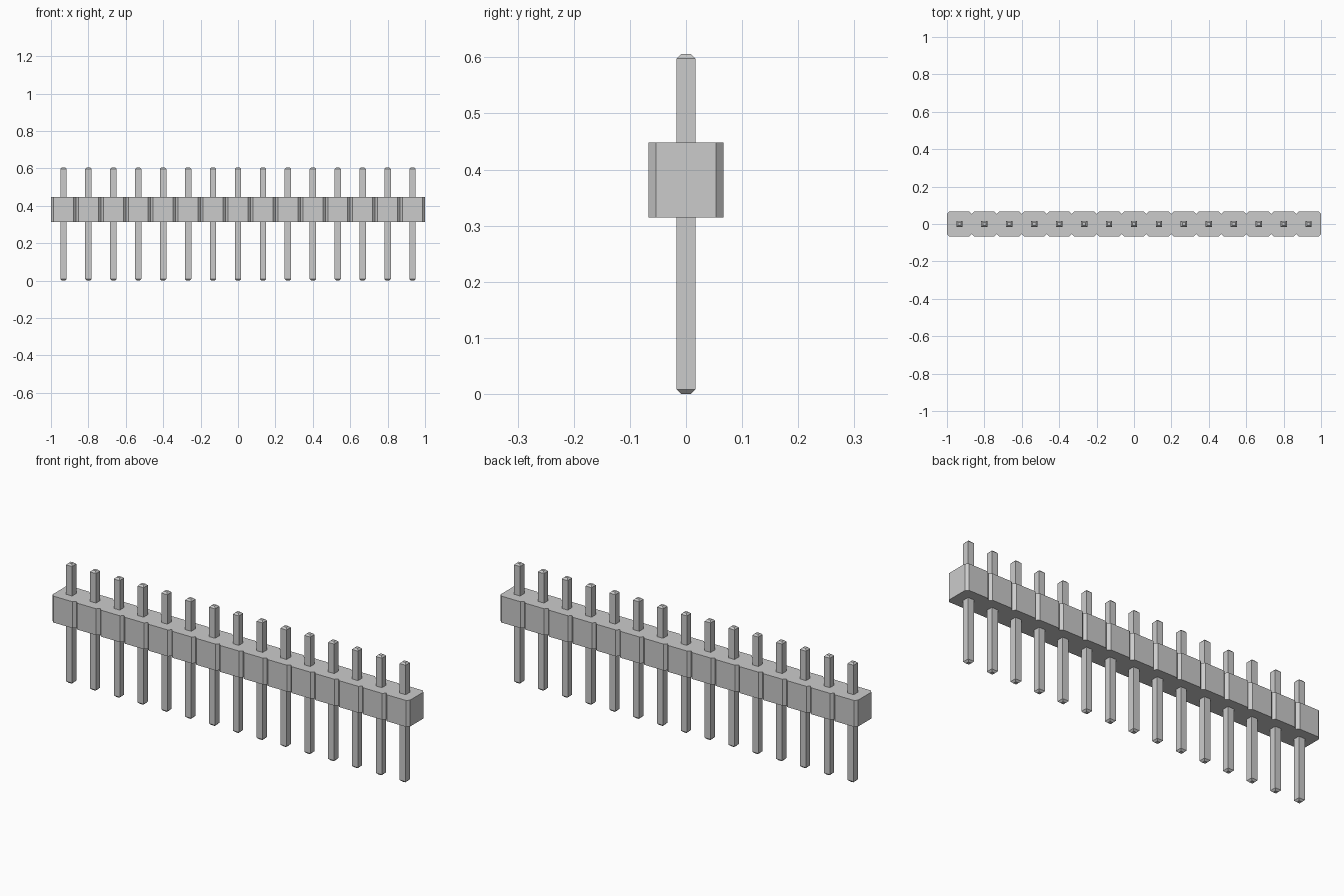
import bpy, bmesh

cube = bpy.data.objects.get("Cube")
if cube:
    bpy.data.objects.remove(cube)

COUNT = 15
PITCH = 2 / COUNT
HALF = PITCH / 2
CHAMFER = PITCH / 10
BODY_BOTTOM, BODY_TOP = 0.315, 0.4485
PIN_HALF = 0.0168
PIN_TIP = PIN_HALF / 2
PIN_TOP = 0.606

grey = bpy.data.materials.new("plain grey")
grey.use_nodes = True
colour = (0.6, 0.6, 0.6, 1)
grey.diffuse_color = colour
grey.node_tree.nodes["Principled BSDF"].inputs["Base Color"].default_value = colour


def finish(bm, name):
    bmesh.ops.recalc_face_normals(bm, faces=bm.faces)
    mesh = bpy.data.meshes.new(name)
    bm.to_mesh(mesh)
    bm.free()
    mesh.materials.append(grey)
    obj = bpy.data.objects.new(name, mesh)
    bpy.context.collection.objects.link(obj)
    return obj


def pin_x(i):
    return (i - (COUNT - 1) / 2) * PITCH


# Housing: one outline of chamfered cells, extruded upwards
front = []
for i in range(COUNT):
    x = pin_x(i)
    front += [(x - HALF, -HALF + CHAMFER),
              (x - HALF + CHAMFER, -HALF),
              (x + HALF - CHAMFER, -HALF)]
front.append((1, -HALF + CHAMFER))
outline = front + [(-x, -y) for x, y in front]
bm = bmesh.new()
base = bm.faces.new([bm.verts.new((x, y, BODY_BOTTOM)) for x, y in outline])
extruded = bmesh.ops.extrude_face_region(bm, geom=[base], use_keep_orig=True)
top = [v for v in extruded["geom"] if isinstance(v, bmesh.types.BMVert)]
bmesh.ops.translate(bm, verts=top, vec=(0, 0, BODY_TOP - BODY_BOTTOM))
finish(bm, "housing")

# Pin: square post with tapered tips, passing through the housing
bm = bmesh.new()
rings = []
for half, z in ((PIN_TIP, 0), (PIN_HALF, PIN_TIP),
                (PIN_HALF, PIN_TOP - PIN_TIP), (PIN_TIP, PIN_TOP)):
    rings.append([bm.verts.new((sx * half, sy * half, z))
                  for sx, sy in ((-1, -1), (1, -1), (1, 1), (-1, 1))])
bm.faces.new(rings[0])
bm.faces.new(rings[-1])
for low, high in zip(rings, rings[1:]):
    for k in range(4):
        n = (k + 1) % 4
        bm.faces.new((low[k], low[n], high[n], high[k]))
first_pin = finish(bm, "pin_1")
first_pin.location.x = pin_x(0)

# Row of matching pins
for i in range(1, COUNT):
    pin = first_pin.copy()
    pin.name = f"pin_{i + 1}"
    pin.location.x = pin_x(i)
    bpy.context.collection.objects.link(pin)
